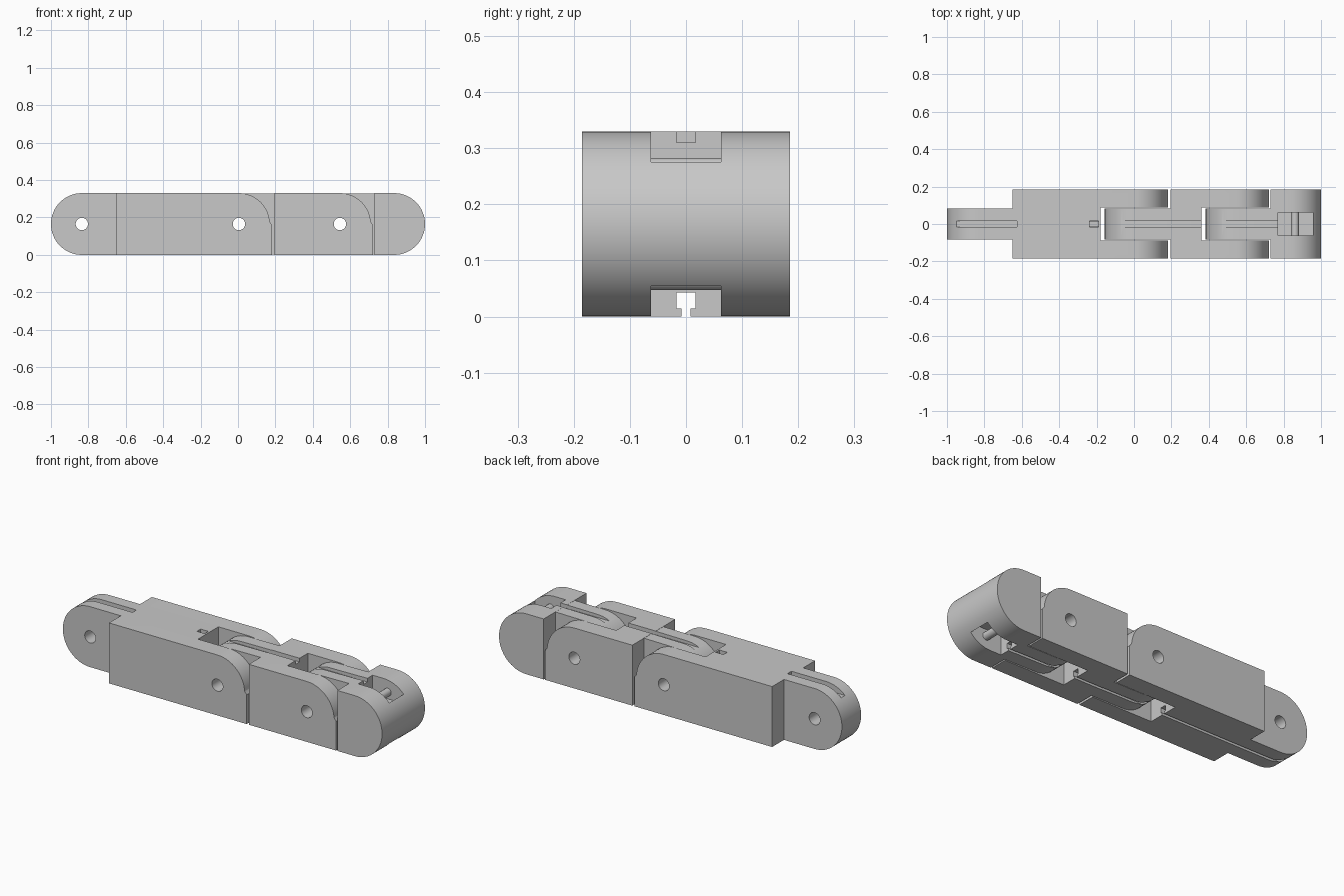
import bpy, bmesh, math

if "Cube" in bpy.data.objects:
    bpy.data.objects.remove(bpy.data.objects["Cube"], do_unlink=True)

H = 0.33            # overall height
R = H / 2           # knuckle radius, also pivot height
W = 0.185           # half width of the segments
TONGUE = 0.083      # half width of a hinge tongue
SLOT = 0.088        # half width of a hinge slot

grey = bpy.data.materials.new("light grey plastic")
grey.use_nodes = True
colour = (0.58, 0.58, 0.58, 1)
grey.diffuse_color = colour
grey.node_tree.nodes["Principled BSDF"].inputs["Base Color"].default_value = colour


def arc(cx, r, start, end, n=32):
    """Points of an arc around a pivot, in the xz plane."""
    angles = [math.radians(start + (end - start) * i / n) for i in range(n + 1)]
    return [(cx + r * math.cos(a), R + r * math.sin(a)) for a in angles]


def prism(name, profile, half):
    """Extrude an xz profile across y."""
    bm = bmesh.new()
    face = bm.faces.new([bm.verts.new((x, -half, z)) for x, z in profile])
    out = bmesh.ops.extrude_face_region(bm, geom=[face])
    moved = [v for v in out["geom"] if isinstance(v, bmesh.types.BMVert)]
    bmesh.ops.translate(bm, verts=moved, vec=(0, 2 * half, 0))
    bmesh.ops.recalc_face_normals(bm, faces=bm.faces)
    mesh = bpy.data.meshes.new(name)
    bm.to_mesh(mesh)
    bm.free()
    mesh.materials.append(grey)
    obj = bpy.data.objects.new(name, mesh)
    bpy.context.collection.objects.link(obj)
    return obj


def block(x0, x1, z0, z1, half):
    return prism("cutter", [(x0, z0), (x1, z0), (x1, z1), (x0, z1)], half)


def pin(x):
    return prism("cutter", arc(x, 0.033, 0, 350, 35), 0.3)


def combine(obj, other, operation="DIFFERENCE"):
    """Apply a boolean and discard the helper."""
    other.hide_render = True
    mod = obj.modifiers.new("cut", "BOOLEAN")
    mod.operation = operation
    mod.solver = "EXACT"
    mod.object = other
    bpy.context.view_layer.objects.active = obj
    bpy.ops.object.modifier_apply(modifier=mod.name)
    bpy.data.objects.remove(other, do_unlink=True)


def tongue(pivot, r, end):
    """Hinge tongue with a rounded left end."""
    return prism("tongue", arc(pivot, r, 90, 270) + [(end, 0), (end, H)], TONGUE)


def clevis_body(name, start, pivot):
    """Segment body whose right end rounds over at the top and stops square below."""
    stop = pivot + R + 0.012
    profile = [(start, 0), (stop, 0), (stop, R - 0.005), (pivot + R, R + 0.01)]
    profile += arc(pivot, R, 4, 90, 18) + [(start, H)]
    body = prism(name, profile, W)
    return body


def finish(obj, cutters):
    for cutter in cutters:
        combine(obj, cutter)
    bpy.ops.object.select_all(action="DESELECT")
    obj.select_set(True)
    bpy.context.view_layer.objects.active = obj
    bpy.ops.object.shade_smooth_by_angle(angle=math.radians(30))


def cord_channel():
    """Keyhole channel along the underside."""
    return [block(-1.1, 0.8, 0.014, 0.043, 0.017), block(-1.1, 0.8, -0.1, 0.02, 0.008)]


KNUCKLES = (-0.835, 0.005, 0.545)

# Base segment: tongue, body, hinge slot, cord groove and tunnel
base = clevis_body("base_segment", -0.65, KNUCKLES[1])
combine(base, tongue(KNUCKLES[0], R, -0.5), "UNION")
finish(base, [
    block(-0.18, 0.5, -0.1, 0.5, SLOT), pin(KNUCKLES[0]), pin(KNUCKLES[1]),
    block(-1.1, -0.625, 0.284, 0.5, 0.017),
    block(-0.7, -0.19, 0.284, 0.312, 0.014),
    block(-0.237, -0.19, 0.3, 0.5, 0.016),
] + cord_channel())

# Middle segment
middle = clevis_body("middle_segment", 0.195, KNUCKLES[2])
combine(middle, tongue(KNUCKLES[1], R - 0.003, 0.3), "UNION")
finish(middle, [
    block(0.36, 1, -0.1, 0.5, SLOT), pin(KNUCKLES[1]), pin(KNUCKLES[2]),
    block(-0.3, 0.5, 0.31, 0.5, 0.017),
] + cord_channel())

# Fingertip with a rounded end and a cord pocket above and below
tip = prism("fingertip", [(0.73, H), (0.73, 0)] + arc(1 - R, R, -90, 90), W)
combine(tip, tongue(KNUCKLES[2], R - 0.003, 0.8), "UNION")
finish(tip, [
    block(0.77, 0.957, 0.225, 0.5, 0.062), block(0.77, 0.957, -0.2, 0.105, 0.062),
    pin(KNUCKLES[2]), block(0.3, 0.8, 0.31, 0.5, 0.017),
] + cord_channel())

# Cord tie bars across the two pockets
for name, z in (("upper_tie_bar", 0.262), ("lower_tie_bar", 0.068)):
    bar = prism(name, arc(0.861, 0.021, 0, 345, 23), 0.064)
    for v in bar.data.vertices:
        v.co.z += z - R
    finish(bar, [])
